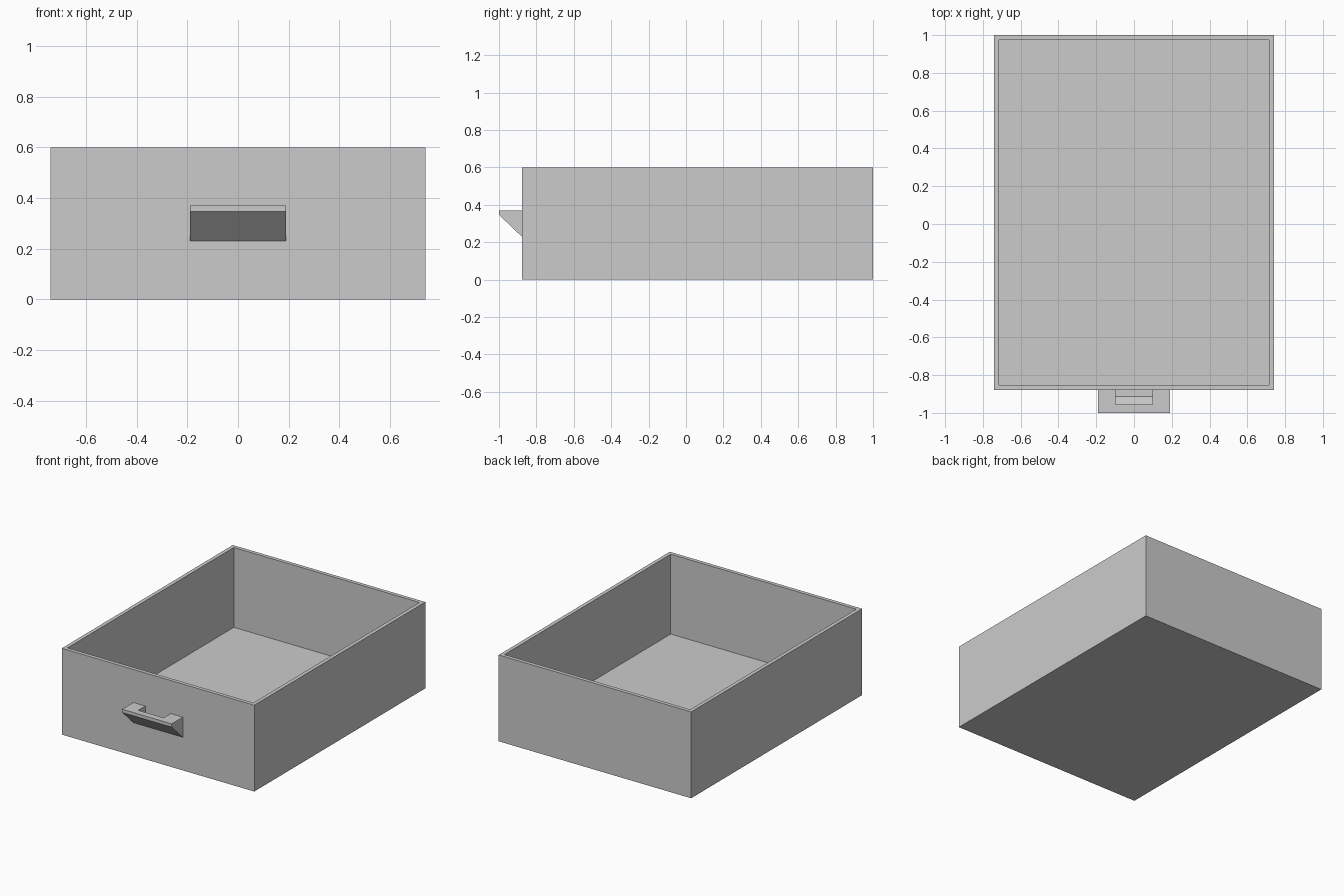
import bpy
import bmesh

if "Cube" in bpy.data.objects:
    bpy.data.objects.remove(bpy.data.objects["Cube"], do_unlink=True)

WIDTH, HEIGHT, WALL, FLOOR = 1.48, 0.6, 0.037, 0.045
FRONT, BACK = -0.878, 1.0

grey = bpy.data.materials.new("plain grey")
grey.use_nodes = True
grey.diffuse_color = (0.6, 0.6, 0.6, 1)
grey.node_tree.nodes["Principled BSDF"].inputs["Base Color"].default_value = grey.diffuse_color


def finish(name, bm):
    bmesh.ops.recalc_face_normals(bm, faces=bm.faces)
    mesh = bpy.data.meshes.new(name)
    bm.to_mesh(mesh)
    bm.free()
    mesh.materials.append(grey)
    obj = bpy.data.objects.new(name, mesh)
    bpy.context.collection.objects.link(obj)
    return obj


def extrude_profile(name, profile, width):
    """Sweep a side profile of (y, z) points across x, centred."""
    bm = bmesh.new()
    face = bm.faces.new([bm.verts.new((-width / 2, y, z)) for y, z in profile])
    swept = bmesh.ops.extrude_face_region(bm, geom=[face])["geom"]
    verts = [v for v in swept if isinstance(v, bmesh.types.BMVert)]
    bmesh.ops.translate(bm, verts=verts, vec=(width, 0, 0))
    return finish(name, bm)


# Drawer box: a block whose top is inset and sunk to the floor
bm = bmesh.new()
bmesh.ops.create_cube(bm, size=1)
bmesh.ops.scale(bm, verts=bm.verts, vec=(WIDTH, BACK - FRONT, HEIGHT))
bmesh.ops.translate(bm, verts=bm.verts, vec=(0, (FRONT + BACK) / 2, HEIGHT / 2))
top = max(bm.faces, key=lambda f: f.calc_center_median().z)
bmesh.ops.inset_region(bm, faces=[top], thickness=WALL)
sunk = bmesh.ops.extrude_discrete_faces(bm, faces=[top])["faces"][0]
bmesh.ops.translate(bm, verts=sunk.verts, vec=(0, 0, FLOOR - HEIGHT))
finish("drawer_box", bm)

# Wedge-shaped handle on the front
handle = extrude_profile(
    "handle",
    [(FRONT, 0.37), (-1, 0.37), (-1, 0.347), (FRONT, 0.23)], 0.38)

# Finger recess, open at the top and against the drawer front
cutter = extrude_profile(
    "recess_cutter",
    [(-0.86, 0.45), (-0.955, 0.45), (-0.955, 0.335), (-0.912, 0.29), (-0.86, 0.29)], 0.196)
cutter.hide_render = True
cut = handle.modifiers.new("finger_recess", 'BOOLEAN')
cut.operation = 'DIFFERENCE'
cut.solver = 'EXACT'
cut.object = cutter

# Bake the cut and discard the cutter
graph = bpy.context.evaluated_depsgraph_get()
carved = bpy.data.meshes.new_from_object(handle.evaluated_get(graph))
handle.modifiers.clear()
handle.data = carved
bpy.data.objects.remove(cutter, do_unlink=True)
